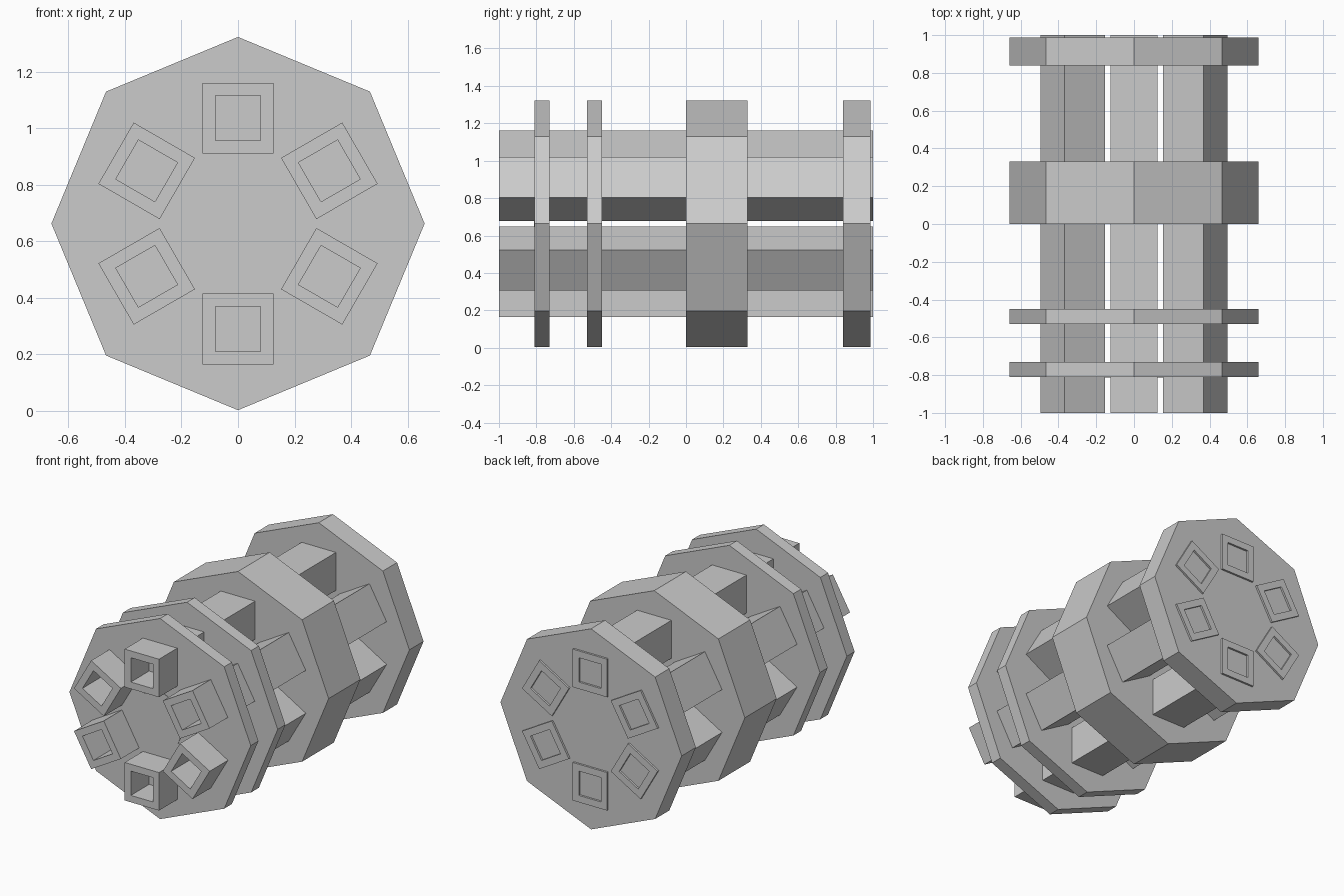
import bpy, bmesh, math
from mathutils import Matrix, Vector

cube = bpy.data.objects.get("Cube")
if cube:
    bpy.data.objects.remove(cube, do_unlink=True)

CENTRE_Z = 0.663
PLATE_RADIUS = 0.66

metal = bpy.data.materials.new("grey_metal")
metal.use_nodes = True
metal.diffuse_color = (0.6, 0.6, 0.6, 1)
metal.node_tree.nodes["Principled BSDF"].inputs["Base Color"].default_value = (0.6, 0.6, 0.6, 1)


def add_object(name, bm):
    bmesh.ops.recalc_face_normals(bm, faces=bm.faces)
    mesh = bpy.data.meshes.new(name)
    bm.to_mesh(mesh)
    bm.free()
    mesh.materials.append(metal)
    obj = bpy.data.objects.new(name, mesh)
    bpy.context.collection.objects.link(obj)
    return obj


def octagon(name, radius, front, back):
    """Eight-sided disc along y with a corner pointing up."""
    bm = bmesh.new()
    bmesh.ops.create_cone(bm, cap_ends=True, segments=8, radius1=radius,
                          radius2=radius, depth=back - front)
    bm.transform(Matrix.Translation((0, (front + back) / 2, CENTRE_Z))
                 @ Matrix.Rotation(math.pi / 2, 4, 'X'))
    return add_object(name, bm)


def square_tube(name, outer, inner, angle, ring_radius):
    """Open square tube running the full length, turned about the axis."""
    bm = bmesh.new()
    corners = [(-1, -1), (1, -1), (1, 1), (-1, 1)]
    loops = [[bm.verts.new((x * half, y, z * half + ring_radius)) for x, z in corners]
             for half, y in ((outer, -1), (outer, 1), (inner, 1), (inner, -1))]
    for k in range(4):
        a, b = loops[k], loops[(k + 1) % 4]
        for i in range(4):
            j = (i + 1) % 4
            bm.faces.new((a[i], a[j], b[j], b[i]))
    bm.transform(Matrix.Translation(Vector((0, 0, CENTRE_Z)))
                 @ Matrix.Rotation(angle, 4, 'Y'))
    return add_object(name, bm)


# Plates that clamp the barrels together
for name, front, back in (("muzzle_plate", -0.81, -0.73),
                          ("front_plate", -0.53, -0.45),
                          ("middle_collar", 0.0, 0.33),
                          ("rear_plate", 0.84, 0.987)):
    octagon(name, PLATE_RADIUS, front, back)

# Shallow hub on the muzzle plate
octagon("hub_disc", 0.185, -0.813, -0.77)

# Ring of six hollow square barrels
for i in range(6):
    square_tube(f"barrel_{i + 1}", 0.125, 0.08, i * math.pi / 3, 0.373)
